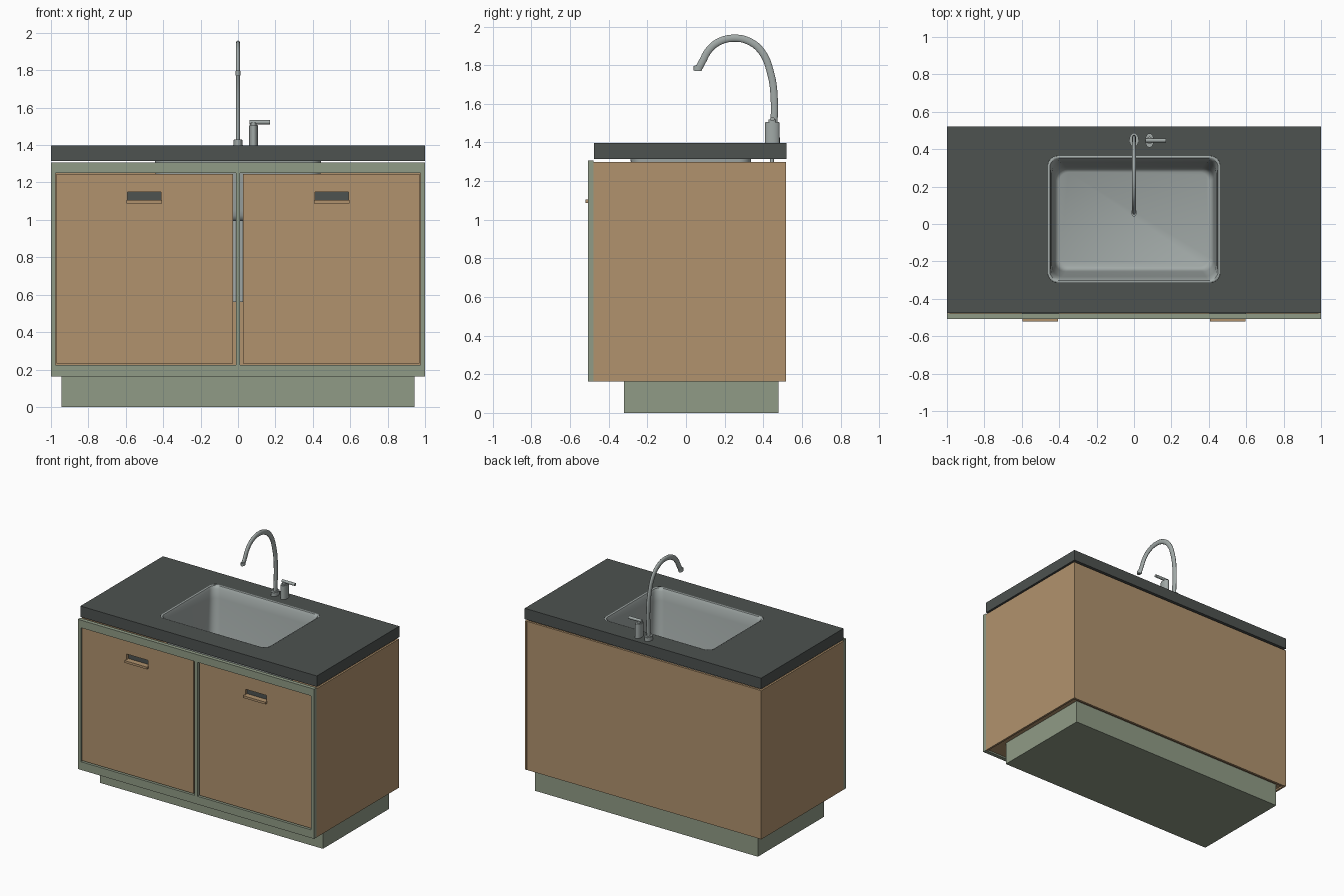
import bpy, bmesh, math

if "Cube" in bpy.data.objects:
    bpy.data.objects.remove(bpy.data.objects["Cube"])


def material(name, rgb):
    m = bpy.data.materials.new(name)
    m.diffuse_color = (*rgb, 1)
    m.use_nodes = True
    m.node_tree.nodes["Principled BSDF"].inputs["Base Color"].default_value = m.diffuse_color
    return m


WOOD = material("wood", (0.44, 0.29, 0.155))
GREEN = material("green_paint", (0.28, 0.33, 0.24))
STONE = material("dark_stone", (0.075, 0.084, 0.08))
METAL = material("metal", (0.36, 0.40, 0.39))


def add_mesh(name, bm, mat):
    me = bpy.data.meshes.new(name)
    bm.to_mesh(me)
    bm.free()
    me.materials.append(mat)
    ob = bpy.data.objects.new(name, me)
    bpy.context.collection.objects.link(ob)
    return ob


def activate(ob):
    bpy.ops.object.select_all(action='DESELECT')
    ob.select_set(True)
    bpy.context.view_layer.objects.active = ob


def smooth(ob, angle=35):
    activate(ob)
    bpy.ops.object.shade_smooth_by_angle(angle=math.radians(angle))


def box(name, x, y, z, mat):
    bm = bmesh.new()
    bmesh.ops.create_cube(bm, size=1)
    for v in bm.verts:
        for i, (a, b) in enumerate((x, y, z)):
            v.co[i] = (a + b) / 2 + v.co[i] * (b - a)
    return add_mesh(name, bm, mat)


def ring(hx, hy, r, cy, seg=6):
    """Counter-clockwise rounded rectangle."""
    pts = []
    for q, (sx, sy) in enumerate(((1, 1), (-1, 1), (-1, -1), (1, -1))):
        for i in range(seg + 1):
            a = math.pi / 2 * (q + i / seg)
            pts.append((sx * (hx - r) + r * math.cos(a),
                        cy + sy * (hy - r) + r * math.sin(a)))
    return pts


def loft(name, rings, mat, cap_top=False):
    """Rings run from top to bottom: (z, half x, half y, radius, centre y)."""
    bm = bmesh.new()
    loops = [[bm.verts.new((x, y, z)) for x, y in ring(hx, hy, r, cy)]
             for z, hx, hy, r, cy in rings]
    for a, b in zip(loops, loops[1:]):
        for k in range(len(a)):
            n = (k + 1) % len(a)
            bm.faces.new((a[k], a[n], b[n], b[k]))
    bm.faces.new(loops[-1])
    if cap_top:
        bm.faces.new(loops[0][::-1])
        bmesh.ops.recalc_face_normals(bm, faces=bm.faces)
    return add_mesh(name, bm, mat)


def cut(ob, cutter):
    mod = ob.modifiers.new("cut", 'BOOLEAN')
    mod.object = cutter
    mod.solver = 'EXACT'
    activate(ob)
    bpy.ops.object.modifier_apply(modifier=mod.name)
    bpy.data.objects.remove(cutter)


def turned(name, x, y, z0, z1, rx, ry, bevel=0.003):
    """Upright oval cylinder with softened rims."""
    bm = bmesh.new()
    bmesh.ops.create_cone(bm, cap_ends=True, segments=32, radius1=1, radius2=1, depth=1)
    for v in bm.verts:
        v.co = (x + v.co.x * rx, y + v.co.y * ry, z0 + (v.co.z + 0.5) * (z1 - z0))
    rims = [e for e in bm.edges if abs(e.verts[0].co.z - e.verts[1].co.z) < 1e-5]
    bmesh.ops.bevel(bm, geom=rims, offset=bevel, segments=2, affect='EDGES')
    ob = add_mesh(name, bm, METAL)
    smooth(ob)
    return ob


def tube(name, pts, radius, x=0, sx=1, mat=METAL):
    cu = bpy.data.curves.new(name, 'CURVE')
    cu.dimensions = '3D'
    cu.bevel_depth, cu.bevel_resolution, cu.resolution_u = radius, 5, 8
    cu.use_fill_caps = True
    sp = cu.splines.new('BEZIER')
    sp.bezier_points.add(len(pts) - 1)
    for bp, p in zip(sp.bezier_points, pts):
        bp.co = p
        bp.handle_left_type = bp.handle_right_type = 'AUTO'
    cu.materials.append(mat)
    ob = bpy.data.objects.new(name, cu)
    bpy.context.collection.objects.link(ob)
    ob.location.x, ob.scale.x = x, sx
    activate(ob)
    bpy.ops.object.convert(target='MESH')
    smooth(bpy.context.object, 50)


# Plinth and carcass
box("plinth", (-0.943, 0.943), (-0.32, 0.478), (0, 0.175), GREEN)
box("bottom_panel", (-0.985, 0.985), (-0.478, 0.505), (0.175, 0.20), WOOD)
box("back_panel", (-0.985, 0.985), (0.50, 0.517), (0.163, 1.30), WOOD)

# Face frame
FY = (-0.508, -0.478)
box("top_rail", (-1, 1), FY, (1.25, 1.308), GREEN)
box("bottom_rail", (-1, 1), FY, (0.163, 0.225), GREEN)
box("centre_stile", (-0.012, 0.012), FY, (0.225, 1.25), GREEN)

# Sides, doors and recessed pulls
for s, side in ((-1, "left"), (1, "right")):
    def span(a, b):
        return tuple(sorted((s * a, s * b)))
    box(side + "_side_panel", span(0.985, 1), (-0.478, 0.519), (0.163, 1.30), WOOD)
    box(side + "_stile", span(0.975, 1), FY, (0.225, 1.25), GREEN)
    door = box(side + "_door", span(0.026, 0.971), (-0.50, -0.478), (0.232, 1.246), WOOD)
    cut(door, box("cutter", span(0.412, 0.592), (-0.6, -0.4), (1.105, 1.148), WOOD))
    box(side + "_pull_recess", span(0.405, 0.60), (-0.478, -0.47), (1.095, 1.155), STONE)
    box(side + "_pull_lip", span(0.407, 0.595), (-0.52, -0.48), (1.088, 1.105), WOOD)

# Countertop with sink opening
CY = 0.025
top = box("countertop", (-1, 1), (-0.476, 0.521), (1.314, 1.397), STONE)
cut(top, loft("cutter", [(1.5, 0.46, 0.338, 0.05, CY), (1.2, 0.46, 0.338, 0.05, CY)],
              STONE, True))

# Sink basin: rolled lip, near-upright walls, rounded floor edge
basin = loft("sink_basin", [
    (1.398, 0.459, 0.337, 0.050, CY), (1.394, 0.450, 0.327, 0.050, CY),
    (1.375, 0.444, 0.317, 0.052, CY), (1.310, 0.438, 0.306, 0.055, CY),
    (1.050, 0.426, 0.280, 0.060, CY), (1.025, 0.422, 0.274, 0.060, CY),
    (1.008, 0.414, 0.266, 0.058, CY), (1.000, 0.400, 0.252, 0.050, CY)], METAL)
solid = basin.modifiers.new("wall", 'SOLIDIFY')
solid.thickness, solid.offset = 0.006, -1
smooth(basin, 40)

# Faucet spout and base
turned("spout_base", 0, 0.45, 1.395, 1.43, 0.025, 0.037)
tube("spout", [(0, y, z) for y, z in (
    (0.45, 1.42), (0.457, 1.62), (0.438, 1.76), (0.392, 1.87), (0.328, 1.923),
    (0.25, 1.94), (0.168, 1.92), (0.118, 1.878), (0.085, 1.82), (0.066, 1.785))],
    0.019, sx=0.63)
turned("spout_tip", 0, 0.062, 1.77, 1.798, 0.014, 0.022)

# Mixer lever
turned("lever_body", 0.083, 0.447, 1.395, 1.507, 0.023, 0.038)
turned("lever_neck", 0.083, 0.447, 1.50, 1.52, 0.015, 0.02, 0.001)
tube("lever_handle", [(0.062, 0.447, 1.522), (0.115, 0.447, 1.522), (0.172, 0.447, 1.522)],
     0.011)

# Supply hoses below the counter
for x in (-0.018, 0.018):
    tube("supply_hose", [(0, 0.445, 1.40), (0, 0.445, 0.95), (0, 0.445, 0.56)], 0.01, x=x)
